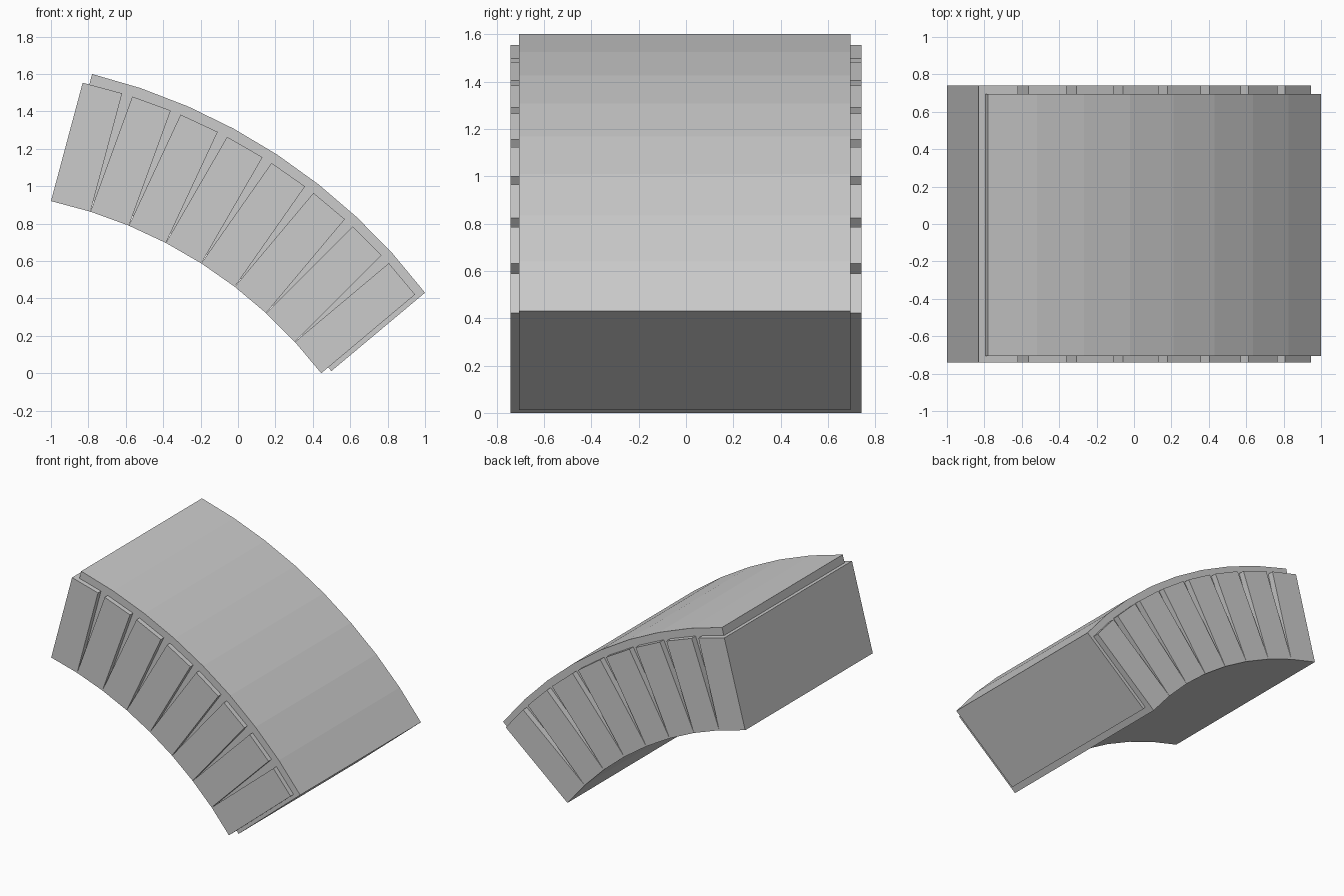
import bpy
from math import sin, cos, radians

if "Cube" in bpy.data.objects:
    bpy.data.objects.remove(bpy.data.objects["Cube"])


def prism(name, profile, y0, y1):
    """Extrude a closed x-z outline from y0 to y1."""
    n = len(profile)
    verts = [(x, y, z) for y in (y0, y1) for x, z in profile]
    faces = [tuple(range(n)), tuple(range(2 * n - 1, n - 1, -1))]
    for i in range(n):
        j = (i + 1) % n
        faces.append((j, i, i + n, j + n))
    mesh = bpy.data.meshes.new(name)
    mesh.from_pydata(verts, [], faces)
    mesh.update()
    obj = bpy.data.objects.new(name, mesh)
    bpy.context.collection.objects.link(obj)
    return obj


def arc(radius, start, end, steps=8):
    cx, cz = -1.541, -1.498
    angles = [radians(start + (end - start) * i / steps) for i in range(steps + 1)]
    return [(cx + radius * cos(a), cz + radius * sin(a)) for a in angles]


# Curved core filling the joints and forming the outer skin
core = arc(3.19, 76.2, 37.2) + arc(2.538, 76.5, 36.5)[::-1]
prism("arch_core", core[::-1], -0.706, 0.696)

# Eight rectangular stones, each tilted five degrees more than the last
width, height = 0.2185, 0.655
x, z = -1.0, 0.9205
for i in range(8):
    a = radians(15 + 5 * i)
    dx, dz = width * cos(a), -width * sin(a)
    ux, uz = height * sin(a), height * cos(a)
    prism(f"arch_stone_{i + 1}",
          [(x, z), (x + dx, z + dz), (x + dx + ux, z + dz + uz), (x + ux, z + uz)],
          -0.741, 0.741)
    x, z = x + dx, z + dz
